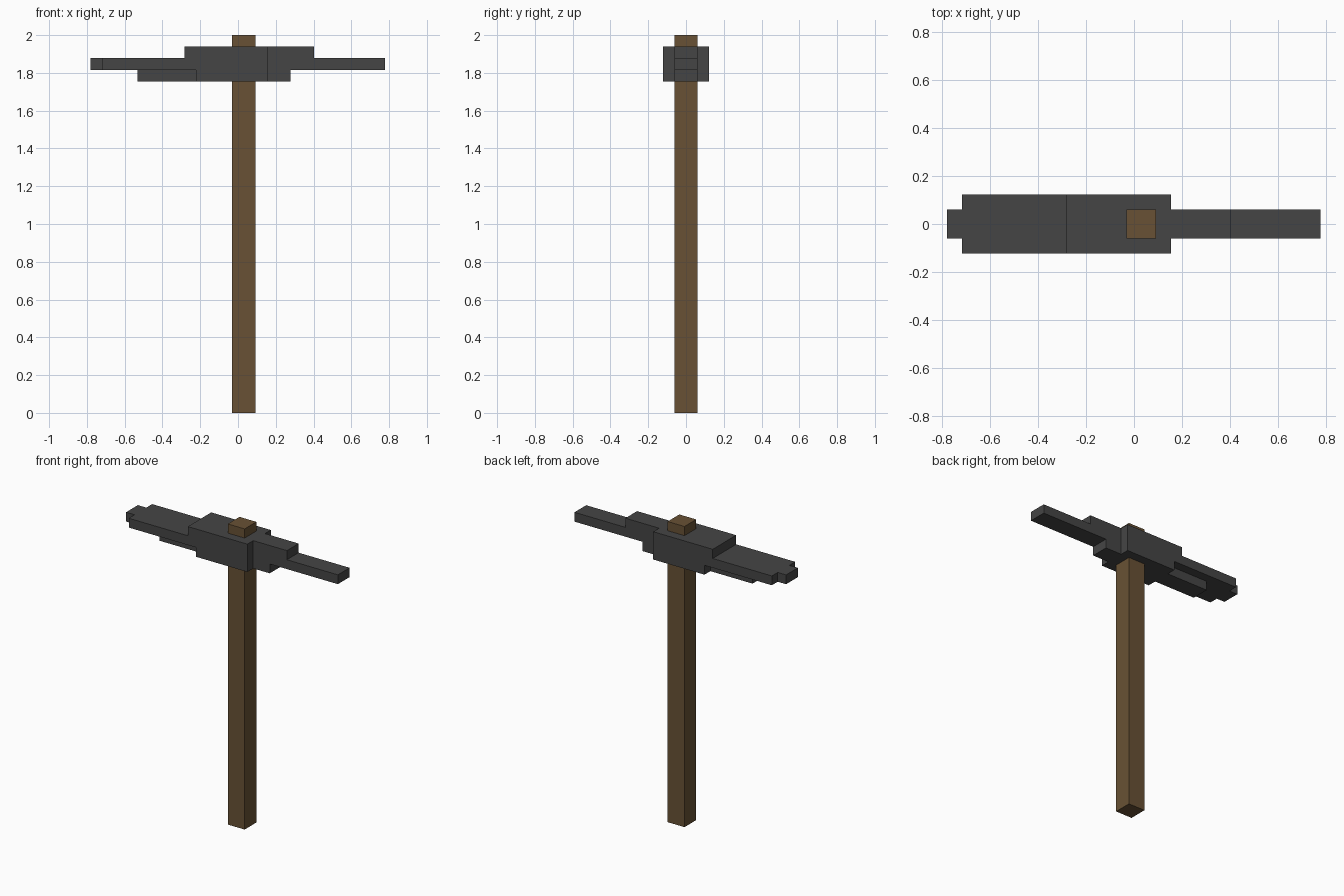
import bpy
import bmesh

cube = bpy.data.objects.get("Cube")
if cube:
    bpy.data.objects.remove(cube, do_unlink=True)


def make_material(name, rgb):
    mat = bpy.data.materials.new(name)
    mat.use_nodes = True
    mat.diffuse_color = (*rgb, 1)
    mat.node_tree.nodes["Principled BSDF"].inputs["Base Color"].default_value = (*rgb, 1)
    return mat


def extrude_profile(name, outline, half_depth, mat):
    """Extrude an x-z outline evenly along y."""
    bm = bmesh.new()
    face = bm.faces.new([bm.verts.new((x, -half_depth, z)) for x, z in outline])
    result = bmesh.ops.extrude_face_region(bm, geom=[face])
    verts = [g for g in result["geom"] if isinstance(g, bmesh.types.BMVert)]
    bmesh.ops.translate(bm, verts=verts, vec=(0, 2 * half_depth, 0))
    bmesh.ops.recalc_face_normals(bm, faces=bm.faces)
    mesh = bpy.data.meshes.new(name)
    bm.to_mesh(mesh)
    bm.free()
    mesh.materials.append(mat)
    obj = bpy.data.objects.new(name, mesh)
    bpy.context.collection.objects.link(obj)
    return obj


def rect(x0, x1, z0, z1):
    return [(x0, z0), (x1, z0), (x1, z1), (x0, z1)]


wood = make_material("brown wood", (0.138, 0.083, 0.035))
metal = make_material("dark grey metal", (0.06, 0.06, 0.06))

# Half depths of the narrow and wide parts, and the head's layer heights
NARROW, WIDE = 0.0615, 0.123
Z0, Z1, Z2, Z3 = 1.754, 1.816, 1.878, 1.939

# Square handle running through the head
extrude_profile("handle", rect(-0.032, 0.092, 0, 2), NARROW, wood)

# Wide central block with the broad blade stepping out of it
extrude_profile("head_and_blade", [
    (-0.222, Z0), (0.155, Z0), (0.155, Z3), (-0.283, Z3),
    (-0.283, Z2), (-0.718, Z2), (-0.718, Z1), (-0.222, Z1)], WIDE, metal)

# Narrow end of the blade and the rib beneath it
extrude_profile("blade_tip", rect(-0.78, -0.718, Z1, Z2), NARROW, metal)
extrude_profile("blade_rib", rect(-0.533, -0.222, Z0, Z1), NARROW, metal)

# Stepped narrow pick on the other side
extrude_profile("pick", [
    (0.155, Z0), (0.277, Z0), (0.277, Z1), (0.778, Z1),
    (0.778, Z2), (0.403, Z2), (0.403, Z3), (0.155, Z3)], NARROW, metal)
